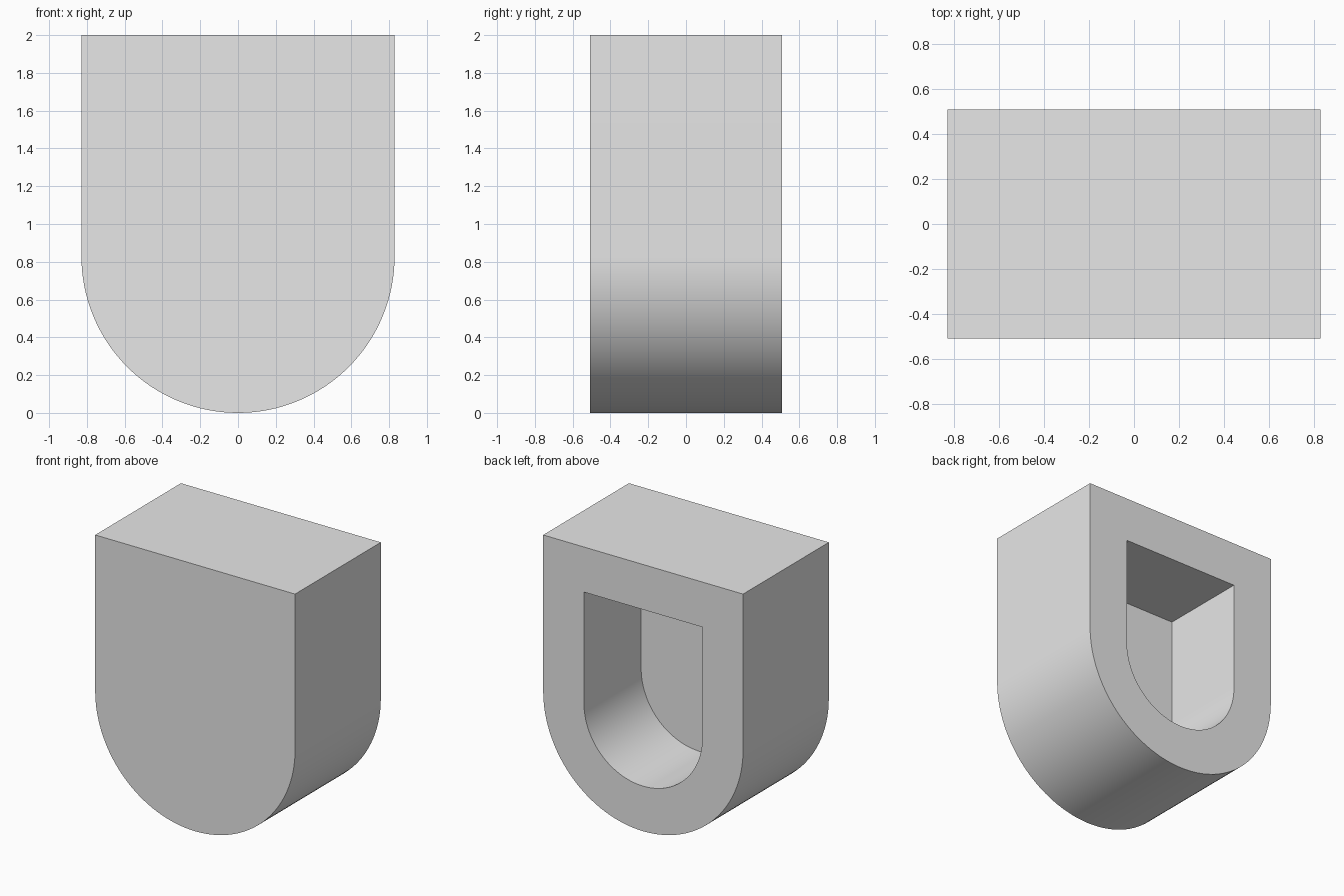
import bpy, bmesh, math

if "Cube" in bpy.data.objects:
    bpy.data.objects.remove(bpy.data.objects["Cube"])

R, H, D, WALL = 0.829, 2.0, 0.508, 0.338   # outer radius, height, half depth, wall
SEG = 64                                   # segments in each half-round base


def outline(radius, top):
    """Square-topped profile with a half-round base, in x and z."""
    pts = [(radius, top)]
    pts += [(-radius, top)]
    for i in range(SEG + 1):
        a = math.pi + math.pi * i / SEG
        pts.append((radius * math.cos(a), R + radius * math.sin(a)))
    return pts


def ring(bm, pts, y):
    return [bm.verts.new((x, y, z)) for x, z in pts]


def bridge(bm, a, b):
    n = len(a)
    for i in range(n):
        j = (i + 1) % n
        bm.faces.new((a[i], a[j], b[j], b[i]))


bm = bmesh.new()
outer, inner = outline(R, H), outline(R - WALL, H - WALL)
front = ring(bm, outer, -D)
back = ring(bm, outer, D)
rim = ring(bm, inner, D)
floor = ring(bm, inner, -D + WALL)

bm.faces.new(front)          # closed front
bridge(bm, front, back)      # outer side wall
bridge(bm, back, rim)        # flat rim around the pocket
bridge(bm, rim, floor)       # pocket wall
bm.faces.new(floor)          # pocket floor
bmesh.ops.recalc_face_normals(bm, faces=bm.faces)

mesh = bpy.data.meshes.new("hollow_block")
bm.to_mesh(mesh)
bm.free()
block = bpy.data.objects.new("hollow_block", mesh)
bpy.context.collection.objects.link(block)

grey = bpy.data.materials.new("light grey")
grey.diffuse_color = (0.8, 0.8, 0.8, 1)
grey.use_nodes = True
grey.node_tree.nodes["Principled BSDF"].inputs["Base Color"].default_value = grey.diffuse_color
mesh.materials.append(grey)

# Smooth curve, sharp corners
bpy.context.view_layer.objects.active = block
block.select_set(True)
bpy.ops.object.shade_smooth_by_angle(angle=math.radians(30))
